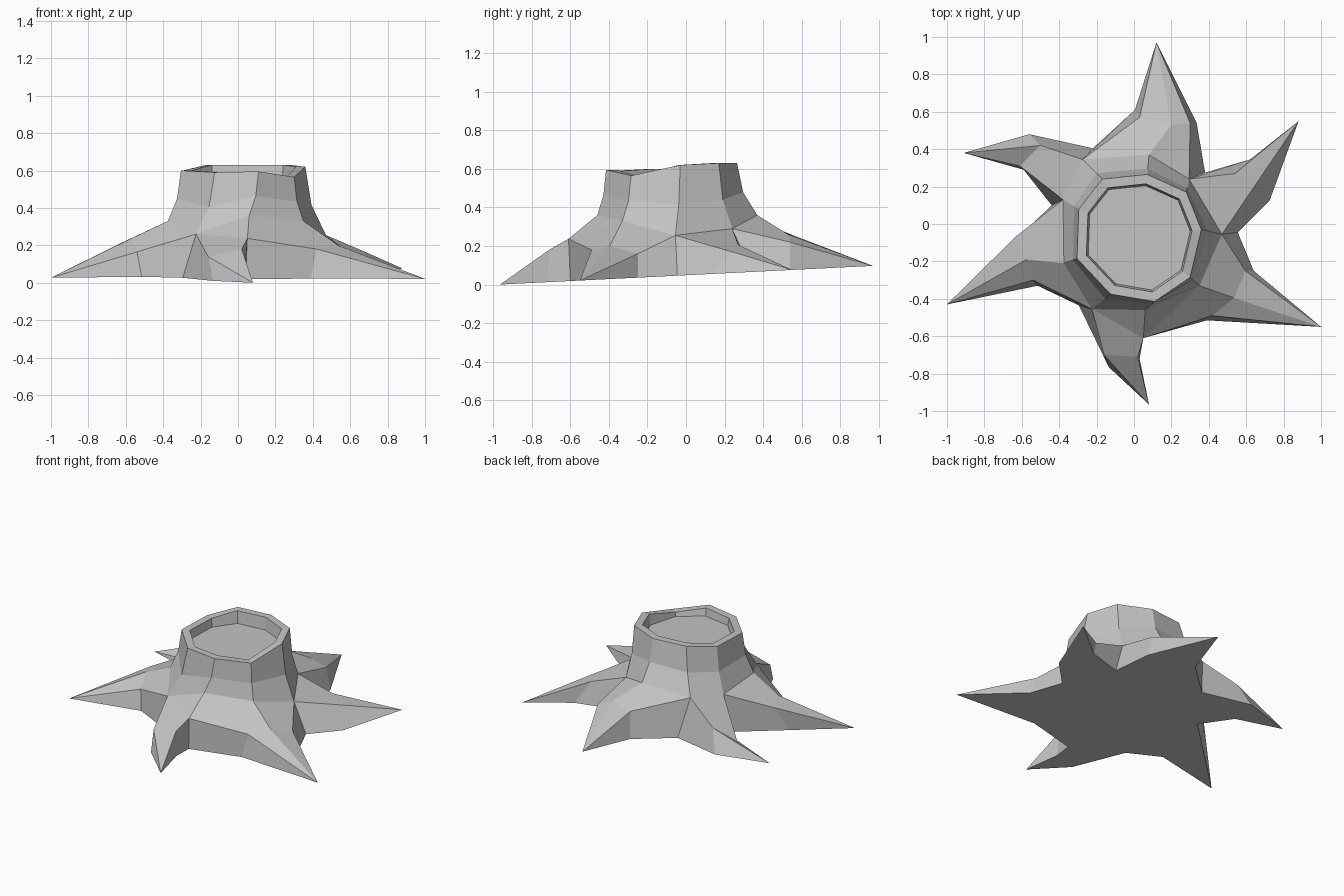
import bpy
import bmesh
from mathutils import Vector

cube = bpy.data.objects.get("Cube")
if cube:
    bpy.data.objects.remove(cube, do_unlink=True)

# One plain grey for the whole stump
wood = bpy.data.materials.new("grey wood")
wood.use_nodes = True
grey = (0.55, 0.55, 0.55, 1)
wood.diffuse_color = grey
wood.node_tree.nodes["Principled BSDF"].inputs["Base Color"].default_value = grey

# Outer rim of the cut top, and the shoulders where the roots leave the trunk
RIM = [(-.17, .24, .63), (.07, .265, .63), (.28, .17, .63),
       (.36, -.03, .62), (.3, -.285, .565), (.11, -.415, .595),
       (-.125, -.375, .59), (-.305, -.185, .6), (-.295, .08, .6)]
SHOULDER = [(-.275, .345, .34), (.08, .37, .36), (.295, .24, .29),
            (.47, -.055, .255), (.35, -.33, .33), (.06, -.46, .36),
            (-.225, -.455, .26), (-.375, -.21, .33), (-.38, .13, .31)]

# Ground points in the gaps between neighbouring roots
CROTCH = [(-.22, .405), (.38, .275), (.555, -.045), (.04, -.6),
          (-.295, -.435), (-.44, .1)]

bm = bmesh.new()


def ring(points):
    return [bm.verts.new(p) for p in points]


def bridge(lower, upper, closed=True):
    n = len(lower)
    for i in range(n if closed else n - 1):
        j = (i + 1) % n
        bm.faces.new((lower[i], lower[j], upper[j], upper[i]))


def neck_point(top, low):
    p = Vector(top).lerp(Vector(low), .3)
    p.z = top[2] + (low[2] - top[2]) * .56
    return p


def inset(p, scale):
    middle = Vector((.03, -.07, p[2]))
    return middle.lerp(Vector(p), scale)


def ground(point):
    """Vertex on the gently sloping base."""
    x, y = point
    return bm.verts.new((x, y, .05 * (y + .965)))


# Trunk wall, rim lip and sunken cut face
shoulder = ring(SHOULDER)
neck = ring(neck_point(t, s) for t, s in zip(RIM, SHOULDER))
rim = ring(RIM)
lip = ring(inset(p, .85) for p in RIM)
floor = ring((*inset(p, .82).xy, .54 + .1 * (p[2] - .565)) for p in RIM)
for lower, upper in ((shoulder, neck), (neck, rim), (rim, lip), (lip, floor)):
    bridge(lower, upper)
bm.faces.new(floor)

# Front knee, a low bulge shared by the front and corner roots
knee = bm.verts.new((.05, -.61, .237))
for side in (4, 5):
    bm.faces.new((shoulder[side], shoulder[side + 1], knee))

crotch = [ground(p) for p in CROTCH]
outline = []


def root(number, start, ridge, flanks, tip):
    """Root running from the trunk points over a ridge row to a pointed tip."""
    before, after = crotch[number], crotch[(number + 1) % len(crotch)]
    row = ring(ridge)
    left, right = (ground(p) for p in flanks)
    end = ground(tip)
    bridge(start, row, closed=False)
    for a, b in zip(row, row[1:]):
        bm.faces.new((a, b, end))
    for top, mid, foot, gap in ((start[0], row[0], left, before),
                                (start[-1], row[-1], right, after)):
        bm.faces.new((top, mid, foot, gap))
        bm.faces.new((mid, foot, end))
    outline.extend((before, left, end, right))


# Back root
root(0, shoulder[0:3], [(.03, .57, .25), (.2, .53, .26), (.3, .54, .22)],
     [(.005, .61), (.335, .54)], (.12, .97))
# Back left root
root(1, shoulder[2:4], [(.54, .27, .207), (.675, .247, .167)],
     [(.62, .345), (.725, .125)], (.88, .55))
# Front left root
root(2, [shoulder[3], shoulder[4], knee],
     [(.595, -.25, .16), (.535, -.395, .2), (.42, -.49, .18)],
     [(.64, -.25), (.39, -.515)], (1, -.55))
# Front root
root(3, [knee, shoulder[6]], [(.02, -.71, .18), (-.16, -.7, .14)],
     [(.03, -.72), (-.135, -.765)], (.08, -.965))
# Front right root
root(4, shoulder[6:9], [(-.54, -.3, .165), (-.575, -.19, .235), (-.63, -.065, .21)],
     [(-.515, -.33), (-.7, -.146)], (-1, -.43))
# Back right root
root(5, [shoulder[8], shoulder[0]], [(-.61, .31, .12), (-.5, .42, .22)],
     [(-.59, .29), (-.56, .48)], (-.91, .38))

# Underside
base = bm.faces.new(outline)
bmesh.ops.triangulate(bm, faces=[base])
bmesh.ops.recalc_face_normals(bm, faces=bm.faces)

mesh = bpy.data.meshes.new("tree_stump")
bm.to_mesh(mesh)
bm.free()
mesh.materials.append(wood)
stump = bpy.data.objects.new("tree_stump", mesh)
bpy.context.collection.objects.link(stump)
